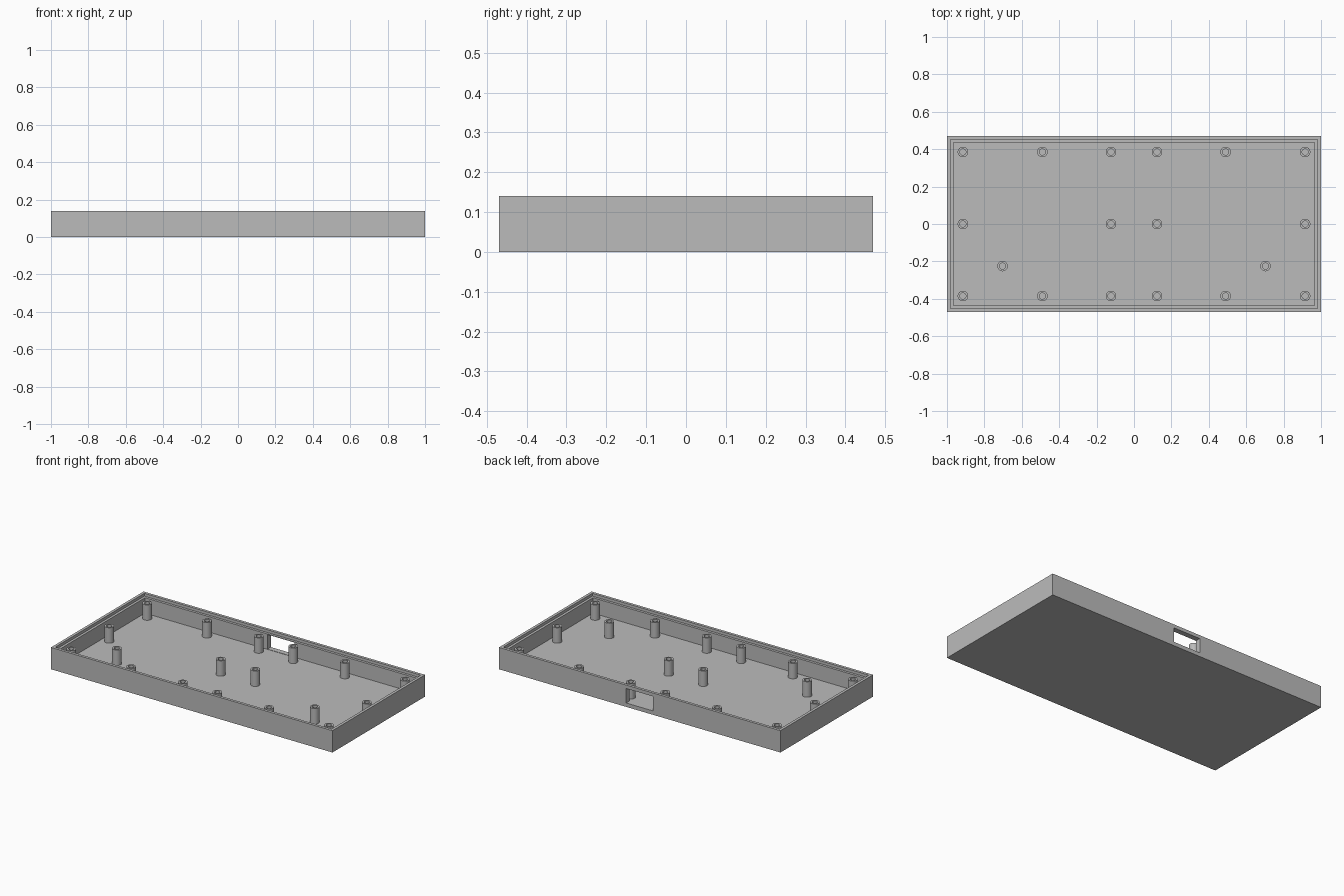
import bpy, bmesh, math

cube = bpy.data.objects.get("Cube")
if cube:
    bpy.data.objects.remove(cube, do_unlink=True)

grey = bpy.data.materials.new("plain grey")
grey.use_nodes = True
colour = (0.5, 0.5, 0.5, 1)
grey.diffuse_color = colour
grey.node_tree.nodes["Principled BSDF"].inputs["Base Color"].default_value = colour

HALF_X, HALF_Y, HEIGHT = 1.0, 0.47, 0.14
FLOOR, LEDGE, POST_TOP = 0.023, 0.122, 0.122
LIP, WALL = 0.018, 0.034


def make_object(name, bm):
    bmesh.ops.recalc_face_normals(bm, faces=bm.faces)
    mesh = bpy.data.meshes.new(name)
    bm.to_mesh(mesh)
    bm.free()
    mesh.materials.append(grey)
    obj = bpy.data.objects.new(name, mesh)
    bpy.context.collection.objects.link(obj)
    return obj


def bridge(bm, rings):
    for a, b in zip(rings, rings[1:]):
        for i in range(len(a)):
            j = (i + 1) % len(a)
            bm.faces.new((a[i], a[j], b[j], b[i]))


def make_tray():
    # Rectangular rings stepping up the outside, over the rim and down inside
    bm = bmesh.new()
    section = [(0, 0), (0, HEIGHT), (LIP, HEIGHT), (LIP, LEDGE), (WALL, LEDGE), (WALL, FLOOR)]
    rings = []
    for inset, z in section:
        x, y = HALF_X - inset, HALF_Y - inset
        rings.append([bm.verts.new((sx * x, sy * y, z))
                      for sx, sy in ((-1, -1), (1, -1), (1, 1), (-1, 1))])
    bridge(bm, rings)
    bm.faces.new(rings[0])
    bm.faces.new(rings[-1])
    return make_object("tray", bm)


def make_post(name, x, y, outer=0.028, inner=0.0165, sides=32):
    # Hollow screw post
    bm = bmesh.new()
    rings = []
    for r, z in ((outer, FLOOR), (outer, POST_TOP), (inner, POST_TOP), (inner, FLOOR)):
        rings.append([bm.verts.new((r * math.cos(math.tau * i / sides),
                                    r * math.sin(math.tau * i / sides), z))
                      for i in range(sides)])
    bridge(bm, rings + rings[:1])
    obj = make_object(name, bm)
    obj.location = (x, y, 0)
    bpy.ops.object.select_all(action="DESELECT")
    obj.select_set(True)
    bpy.context.view_layer.objects.active = obj
    bpy.ops.object.shade_smooth_by_angle(angle=math.radians(30))


tray = make_tray()

# Port opening through the back wall
bpy.ops.mesh.primitive_cube_add(size=1, location=(0, HALF_Y - WALL / 2, 0.0715))
cutter = bpy.context.object
cutter.name = "port_cutter"
cutter.scale = (0.192, 0.1, 0.093)
cutter.hide_render = True
cut = tray.modifiers.new("port opening", "BOOLEAN")
cut.operation = "DIFFERENCE"
cut.solver = "EXACT"
cut.object = cutter
bpy.context.view_layer.update()
bpy.context.view_layer.objects.active = tray
bpy.ops.object.modifier_apply(modifier=cut.name)
bpy.data.objects.remove(cutter, do_unlink=True)

# Screw posts, mirrored left and right
rows = {
    "back": (0.385, (0.123, 0.49, 0.915)),
    "middle": (0, (0.123, 0.915)),
    "offset": (-0.225, (0.703,)),
    "front": (-0.385, (0.123, 0.49, 0.915)),
}
for row, (y, xs) in rows.items():
    for n, x in enumerate(xs, 1):
        for side, s in (("left", 1), ("right", -1)):
            make_post(f"{row}_{side}_post_{n}", s * x, y)
